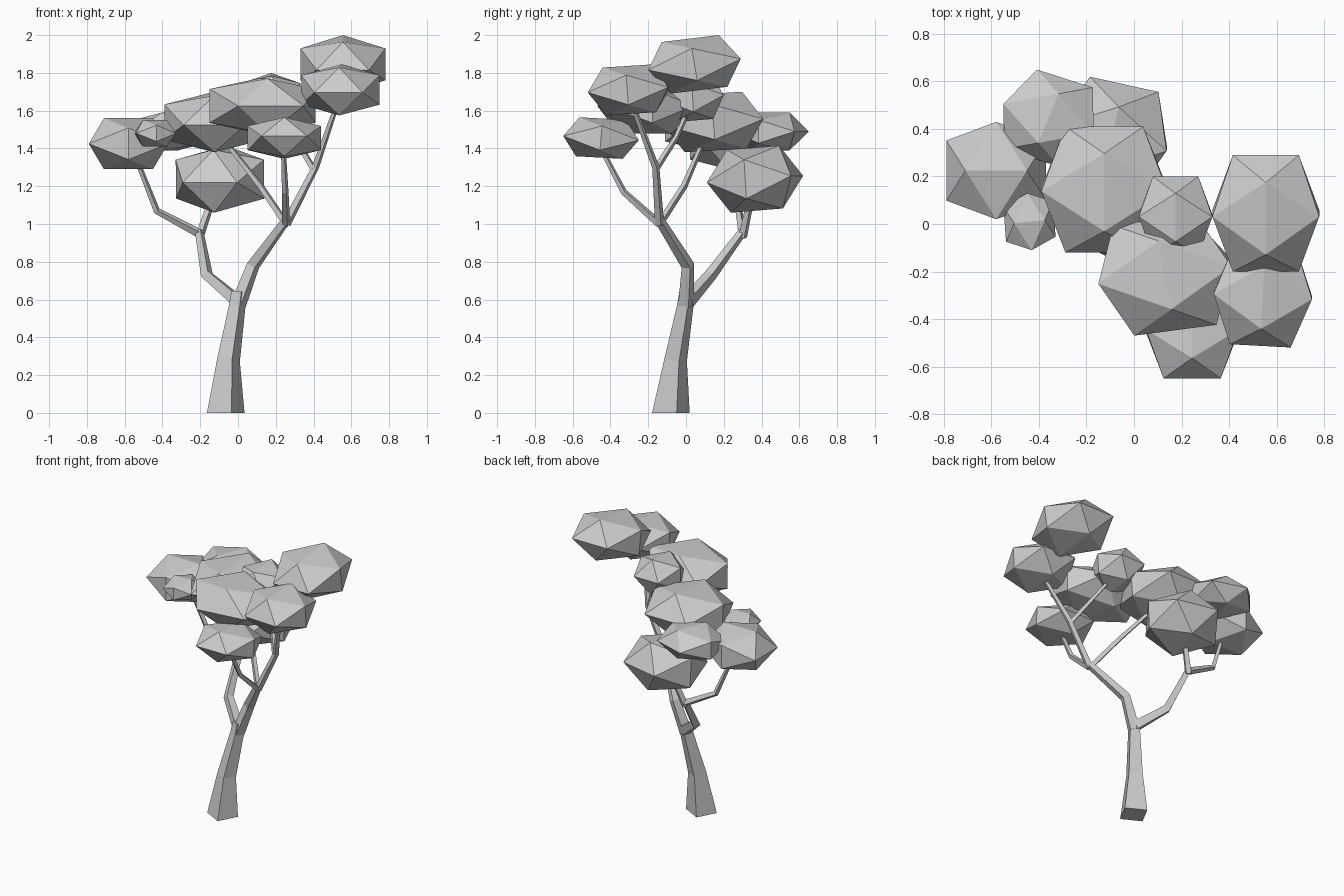
import bpy, bmesh, math
from mathutils import Vector, Matrix

if "Cube" in bpy.data.objects:
    bpy.data.objects.remove(bpy.data.objects["Cube"])


def finish(bm, name):
    bmesh.ops.recalc_face_normals(bm, faces=bm.faces)
    mesh = bpy.data.meshes.new(name)
    bm.to_mesh(mesh)
    bm.free()
    bpy.context.collection.objects.link(bpy.data.objects.new(name, mesh))


def limb(name, points):
    """Four-sided tapering tube through (x, y, z, radius) points."""
    bm = bmesh.new()
    pos = [Vector(p[:3]) for p in points]
    up = Vector((0, 0, 1))
    rings = []
    for i, p in enumerate(points):
        before = (pos[i] - pos[max(i - 1, 0)]).normalized()
        after = (pos[min(i + 1, len(pos) - 1)] - pos[i]).normalized()
        tilt = up.rotation_difference(before + after)
        if p[2] == 0:
            tilt.identity()
        ring = []
        for k in range(4):
            a = math.radians(17 + 90 * k)
            ring.append(bm.verts.new(pos[i] + tilt @ Vector((p[3] * math.cos(a), p[3] * math.sin(a), 0))))
        rings.append(ring)
    for lo, hi in zip(rings, rings[1:]):
        for k in range(4):
            bm.faces.new((lo[k], lo[(k + 1) % 4], hi[(k + 1) % 4], hi[k]))
    bm.faces.new(rings[0][::-1])
    bm.faces.new(rings[-1])
    finish(bm, name)


def clump(name, x, y, z, tilt, turn):
    """Twenty-sided leaf clump filling the given (min, max) ranges."""
    bm = bmesh.new()
    phi = (1 + 5 ** 0.5) / 2
    rot = Matrix.Rotation(math.radians(turn), 3, 'Z') @ Matrix.Rotation(math.radians(tilt), 3, 'X')
    pts = []
    for a in (-1, 1):
        for b in (-phi, phi):
            for p in ((0, a, b), (a, b, 0), (b, 0, a)):
                pts.append(rot @ Vector((p[0], p[1], p[2] * 0.65)))
    for p in pts:
        co = []
        for i, (lo, hi) in enumerate((x, y, z)):
            half = max(q[i] for q in pts)
            co.append((lo + hi) / 2 + p[i] / half * (hi - lo) / 2)
        bm.verts.new(co)
    bmesh.ops.convex_hull(bm, input=bm.verts)
    finish(bm, name)


# Trunk and main limbs
limb("trunk", [(-.065, -.08, 0, .104), (-.05, -.055, .28, .063), (-.005, -.005, .56, .046), (.005, .005, .64, .042)])
limb("right_limb", [(0, 0, .57, .044), (.08, .01, .78, .036), (.255, -.14, 1.02, .026)])
limb("left_limb", [(0, .01, .59, .04), (-.165, .13, .73, .034), (-.205, .30, .96, .024)])

# Thin branches
limb("front_branch", [(.255, -.14, 1.0, .022), (.25, -.33, 1.17, .018), (.24, -.45, 1.40, .013)])
limb("outer_branch", [(.255, -.14, 1.0, .025), (.41, -.16, 1.30, .020), (.53, -.29, 1.65, .013)])
limb("upper_branch", [(.40, -.16, 1.29, .018), (.30, -.05, 1.46, .015), (.2, .02, 1.62, .012)])
limb("inner_branch", [(.255, -.14, 1.0, .02), (.12, -.01, 1.20, .018), (-.06, .09, 1.43, .014)])
limb("left_branch", [(-.205, .30, .95, .024), (-.43, .28, 1.07, .019), (-.54, .24, 1.35, .013)])
limb("back_branch", [(-.205, .30, .93, .024), (-.14, .34, 1.12, .02)])

# Leaf clumps
clumps = {
    "left": ((-.79, -.37), (.02, .43), (1.29, 1.56), 0, 90),
    "back_left": ((-.55, -.17), (.24, .65), (1.39, 1.59), 0, -20),
    "low_back": ((-.33, .14), (.11, .62), (1.06, 1.415), 4, -13),
    "centre": ((-.39, .14), (-.12, .41), (1.38, 1.70), 4, 0),
    "small_left": ((-.55, -.33), (-.11, .13), (1.41, 1.55), 0, 95),
    "small_centre": ((.02, .33), (-.13, .20), (1.54, 1.80), 4, 0),
    "front": ((-.15, .41), (-.47, .04), (1.48, 1.77), 0, 9),
    "top_right": ((.33, .78), (-.20, .29), (1.69, 2.0), 8, 0),
    "right_front": ((.335, .75), (-.52, -.08), (1.575, 1.845), 4, -3),
    "low_front": ((.05, .44), (-.65, -.25), (1.345, 1.565), -4, 0),
}
for name, spec in clumps.items():
    clump("leaves_" + name, *spec)
